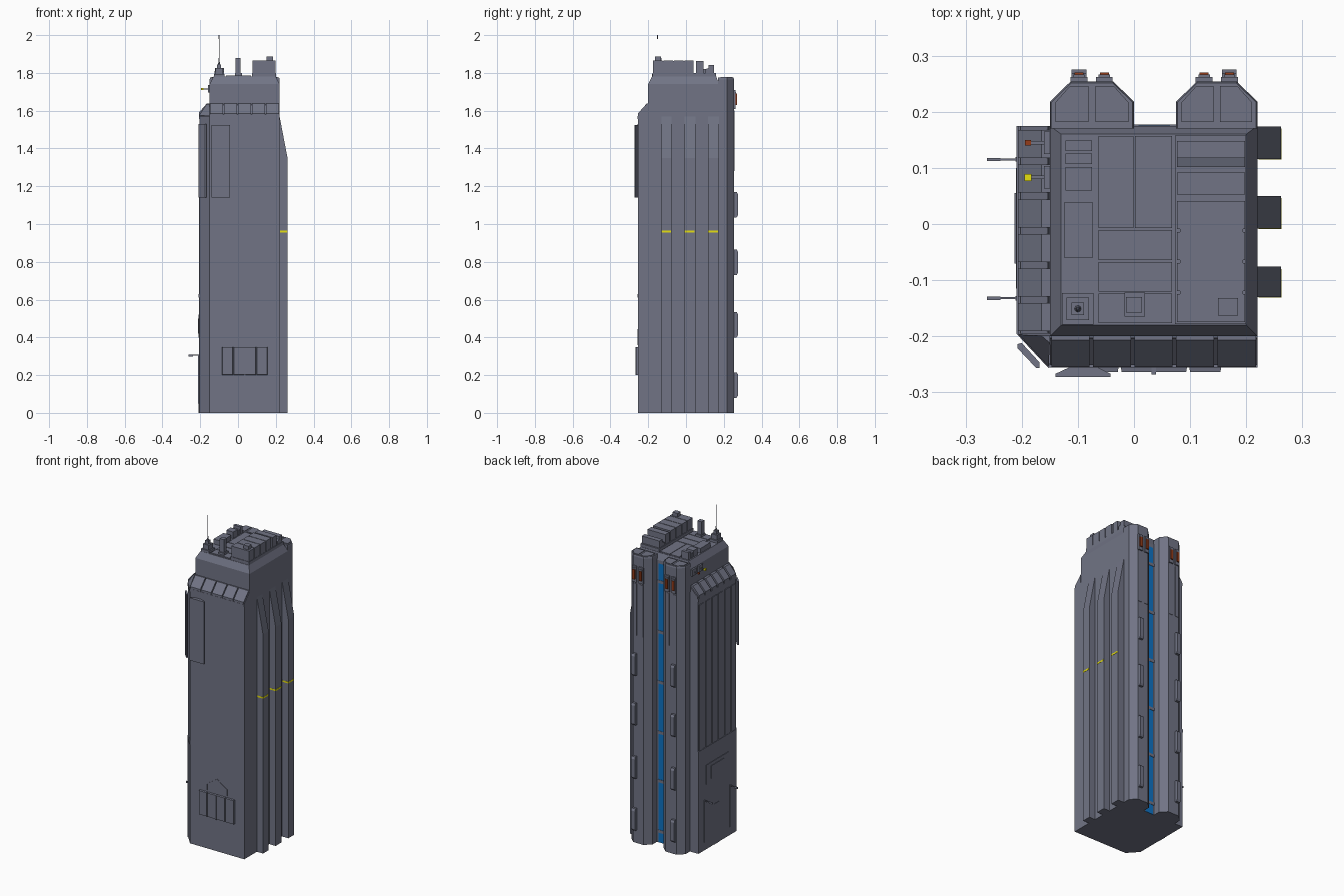
import bpy, bmesh, math


def material(name, color):
    m = bpy.data.materials.new(name)
    m.diffuse_color = (*color, 1)
    return m


SLATE = material("slate", (0.165, 0.175, 0.235))
BLUE = material("blue", (0.004, 0.17, 0.55))
YELLOW = material("yellow", (0.8, 0.75, 0.005))
RED = material("red", (0.3, 0.045, 0.01))


def loft(name, lower, upper, mat=SLATE):
    """Solid between two matching rings of 3D points."""
    bm = bmesh.new()
    a = [bm.verts.new(p) for p in lower]
    b = [bm.verts.new(p) for p in upper]
    n = len(a)
    bm.faces.new(a)
    bm.faces.new(b)
    for i in range(n):
        j = (i + 1) % n
        bm.faces.new((a[i], a[j], b[j], b[i]))
    bmesh.ops.recalc_face_normals(bm, faces=bm.faces)
    me = bpy.data.meshes.new(name)
    bm.to_mesh(me)
    bm.free()
    ob = bpy.data.objects.new(name, me)
    bpy.context.collection.objects.link(ob)
    me.materials.append(mat)
    return ob


def prism(name, pts, a, b, axis="z", mat=SLATE):
    """Extrude a 2D profile from a to b along an axis."""
    put = {"z": lambda u, v, w: (u, v, w),
           "y": lambda u, v, w: (u, w, v),
           "x": lambda u, v, w: (w, u, v)}[axis]
    return loft(name, [put(u, v, a) for u, v in pts],
                [put(u, v, b) for u, v in pts], mat)


def rect(x0, x1, y0, y1):
    return [(x0, y0), (x1, y0), (x1, y1), (x0, y1)]


def box(name, x0, x1, y0, y1, z0, z1, mat=SLATE):
    return prism(name, rect(x0, x1, y0, y1), z0, z1, "z", mat)


def cyl(name, x, y, r0, r1, z0, z1, n=8):
    ring = [(math.cos(2 * math.pi * k / n), math.sin(2 * math.pi * k / n)) for k in range(n)]
    return loft(name, [(x + r0 * c, y + r0 * s, z0) for c, s in ring],
                [(x + r1 * c, y + r1 * s, z1) for c, s in ring])


# Main block with chamfered left front corner
prism("main_block", [(-0.203, -0.195), (-0.15, -0.253), (0.22, -0.253), (0.22, 0.175), (-0.203, 0.175)], 0, 1.57)
prism("cornice", [(-0.207, -0.197), (-0.152, -0.256), (0.22, -0.256), (0.22, 0.175), (-0.207, 0.175)], 1.555, 1.572)
box("upper_block", -0.15, 0.22, -0.2, 0.175, 1.57, 1.74)
loft("upper_bevel", [(x, y, 1.74) for x, y in rect(-0.15, 0.22, -0.2, 0.175)],
     [(x, y, 1.78) for x, y in rect(-0.13, 0.2, -0.18, 0.16)])

# Sloped parapet blocks on front, left and corner
front_block = [(-0.255, 1.57), (-0.255, 1.585), (-0.207, 1.638), (-0.2, 1.638), (-0.2, 1.57)]
left_block = [(-0.207, 1.57), (-0.207, 1.59), (-0.165, 1.638), (-0.15, 1.638), (-0.15, 1.57)]
prism("front_parapet_base", [(-0.25, 1.57), (-0.25, 1.58), (-0.203, 1.63), (-0.2, 1.57)], -0.15, 0.22, "x")
prism("left_parapet_base", [(-0.202, 1.57), (-0.202, 1.582), (-0.153, 1.63), (-0.15, 1.57)], -0.195, 0.175, "y")
for k in range(5):
    x = -0.15 + 0.074 * k
    prism("front_parapet_block", front_block, x + 0.003, x + 0.071, "x")
for k in range(6):
    y = -0.195 + 0.0617 * k
    prism("left_parapet_block", left_block, y + 0.004, y + 0.054, "y")
loft("corner_parapet", [(-0.205, -0.197, 1.575), (-0.152, -0.254, 1.575), (-0.15, -0.197, 1.575)],
     [(-0.165, -0.199, 1.635), (-0.15, -0.212, 1.635), (-0.15, -0.199, 1.635)])

# Right side fins with yellow bands
fin = [(0.215, 0), (0.262, 0), (0.262, 1.35), (0.22, 1.57), (0.215, 1.57)]
for y0, y1 in ((-0.13, -0.076), (-0.008, 0.05), (0.116, 0.174)):
    prism("right_fin", fin, y0, y1, "y")
    box("fin_light_band", 0.222, 0.2632, y0 - 0.0008, y1 - 0.004, 0.955, 0.965, YELLOW)

# Rear towers with caps, wall boxes, lamps and panels
for x0, x1, xb, lamps in ((-0.15, 0.0, -0.098, (-0.098, -0.053)), (0.075, 0.22, 0.17, (0.17, 0.125))):
    c = 0.037
    ring = [(x0, 0.17), (x1, 0.17), (x1, 0.218), (x1 - c, 0.254), (x0 + c, 0.254), (x0, 0.218)]
    xm = (x0 + x1) / 2
    top = [(xm + (x - xm) * 0.97, 0.17 + (y - 0.17) * 0.97) for x, y in ring]
    prism("rear_tower", ring, 0, 1.765)
    loft("rear_tower_cap", [(x, y, 1.765) for x, y in ring], [(x, y, 1.775) for x, y in top])
    for edge, m in ((x0, 1), (x1, -1)):
        mid = xm - m * 0.006
        prism("tower_cap_plate", [(edge + m * 0.01, 0.182), (mid, 0.182), (mid, 0.246),
                                  (edge + m * 0.036, 0.246), (edge + m * 0.01, 0.217)], 1.77, 1.779)
    for z in (0.08, 0.4, 0.73, 1.035):
        prism("rear_wall_box", [(0.25, z), (0.268, z), (0.275, z + 0.012), (0.275, z + 0.123), (0.268, z + 0.135),
                                (0.25, z + 0.135)], xb - 0.013, xb + 0.013, "x")
    for lx in lamps:
        box("lamp_housing", lx - 0.015, lx + 0.015, 0.25, 0.262, 1.61, 1.71)
        box("lamp_hood", lx - 0.01, lx + 0.01, 0.25, 0.266, 1.69, 1.70)
        box("rear_lamp", lx - 0.008, lx + 0.008, 0.255, 0.27, 1.63, 1.69, RED)
        box("tower_panel", lx - 0.012, lx + 0.012, 0.25, 0.2565, 1.28, 1.6)

# Blue lift shaft between the towers
box("lift_glass", 0.008, 0.064, 0.17, 0.1756, 0.0, 1.72, BLUE)
for z in (0.06, 0.37, 0.67, 0.98, 1.29, 1.6):
    box("shaft_crossbar", 0, 0.075, 0.172, 0.1775, z, z + 0.018)

# Left wall: lower skirt, ribs, window, street lamps
box("left_skirt", -0.207, -0.2, -0.195, 0.175, 0, 0.61)
prism("left_ledge", [(-0.209, -0.196), (-0.152, -0.257), (-0.15, -0.25), (-0.2, -0.19), (-0.2, 0.175),
                     (-0.209, 0.175)], 0.61, 0.63)
for k in range(6):
    y = -0.19 + 0.0617 * k
    box("left_wall_panel", -0.207, -0.2, y, y + 0.044, 0.63, 1.53)
box("left_window_frame", -0.21, -0.2, -0.115, 0.1, 0.4, 0.52)
box("left_window_pane", -0.213, -0.2, -0.07, 0.055, 0.42, 0.5)
for y in (-0.132, 0.115):
    box("wall_lamp_post", -0.211, -0.205, y - 0.004, y + 0.004, 0.05, 0.31)
    box("wall_lamp_arm", -0.262, -0.205, y - 0.002, y + 0.002, 0.303, 0.309)
    box("wall_lamp_head", -0.262, -0.238, y - 0.003, y + 0.003, 0.298, 0.308)
box("left_door", -0.209, -0.2, -0.03, 0.02, 0, 0.25)

# Lights above the left parapet
for y, mat, h in ((0.083, YELLOW, 0.006), (0.145, RED, 0.005)):
    z = 1.715
    box("side_light_mount", -0.16, -0.148, y - 0.02, y + 0.02, z - 0.02, z + 0.02)
    box("side_light_arm", -0.188, -0.158, y - 0.003, y + 0.003, z - 0.003, z + 0.003)
    box("side_light", -0.189 - h, -0.189 + h, y - h, y + h, z - h, z + h, mat)

# Billboards
prism("front_billboard", [(-0.11, -0.253), (-0.07, -0.253), (-0.042, -0.267), (-0.042, -0.273), (-0.14, -0.273),
                          (-0.14, -0.267)], 1.14, 1.525)
prism("corner_billboard", [(-0.2, -0.212), (-0.168, -0.247), (-0.168, -0.257), (-0.174, -0.257), (-0.208, -0.221),
                           (-0.208, -0.214)], 1.14, 1.53)
box("front_vertical_trim", -0.001, 0.001, -0.2545, -0.25, 1.25, 1.53)

# Front entrance windows with a gable strip
for k in range(4):
    x = -0.085 + 0.061 * k
    loft("entrance_panel", [(px, -0.252, pz) for px, pz in rect(x, x + 0.058, 0.2, 0.35)],
         [(px, -0.264, pz) for px, pz in rect(x + 0.002, x + 0.056, 0.202, 0.348)])
prism("entrance_gable", [(-0.035, 0.36), (-0.035, 0.4), (0.035, 0.445), (0.105, 0.4), (0.105, 0.36), (0.102, 0.36),
                         (0.102, 0.398), (0.035, 0.441), (-0.032, 0.398), (-0.032, 0.36)], -0.256, -0.25, "y")
box("entrance_post", 0.031, 0.039, -0.268, -0.25, 0.2, 0.35)

# Roof centre plates
for x0, x1, y0, y1 in ((-0.063, -0.001, -0.007, 0.157), (0.002, 0.068, -0.007, 0.157), (-0.063, 0.068, -0.064, -0.011),
                       (-0.063, 0.068, -0.12, -0.068), (-0.063, 0.068, -0.176, -0.124)):
    box("roof_plate", x0, x1, y0, y1, 1.775, 1.787)

# Roof right machinery row
box("machinery_base", 0.073, 0.2, -0.178, 0.158, 1.775, 1.8)
for k in range(4):
    y = -0.175 + 0.0553 * k
    box("machinery_block", 0.077, 0.198, y, y + 0.05, 1.8, 1.865)
box("machinery_core", 0.082, 0.194, -0.17, 0.03, 1.8, 1.863)
box("machinery_vent", 0.077, 0.198, 0.053, 0.092, 1.8, 1.862)
prism("machinery_wedge", [(0.102, 1.8), (0.102, 1.82), (0.118, 1.825), (0.118, 1.843), (0.148, 1.843),
                          (0.148, 1.8)], 0.077, 0.198, "x")
box("machinery_hatch", 0.15, 0.185, -0.163, -0.132, 1.86, 1.887)

# Chimney and left roof units
box("chimney_base", -0.017, 0.02, -0.165, -0.122, 1.78, 1.8)
box("chimney", -0.014, 0.014, -0.158, -0.13, 1.8, 1.88)
box("roof_unit_large", -0.125, -0.073, -0.06, 0.038, 1.775, 1.81)
box("roof_unit_middle", -0.122, -0.075, 0.06, 0.102, 1.775, 1.82)
box("roof_unit_small", -0.122, -0.075, 0.107, 0.126, 1.775, 1.81)
box("roof_unit_rear", -0.122, -0.075, 0.13, 0.149, 1.775, 1.825)

# Antenna on stepped base
for name, h, z0, z1 in (("antenna_base", 0.028, 1.775, 1.795), ("antenna_step", 0.02, 1.795, 1.825),
                        ("antenna_plinth", 0.011, 1.825, 1.845)):
    box(name, -0.1 - h, -0.1 + h, -0.151 - h, -0.151 + h, z0, z1)
cyl("antenna_socket", -0.1, -0.151, 0.006, 0.003, 1.845, 1.86)
cyl("antenna_mast", -0.1, -0.151, 0.0025, 0.002, 1.86, 1.88)
cyl("antenna_rod", -0.1, -0.151, 0.001, 0.001, 1.88, 1.98)
cyl("antenna_tip", -0.1, -0.151, 0.002, 0.002, 1.98, 2.0)
